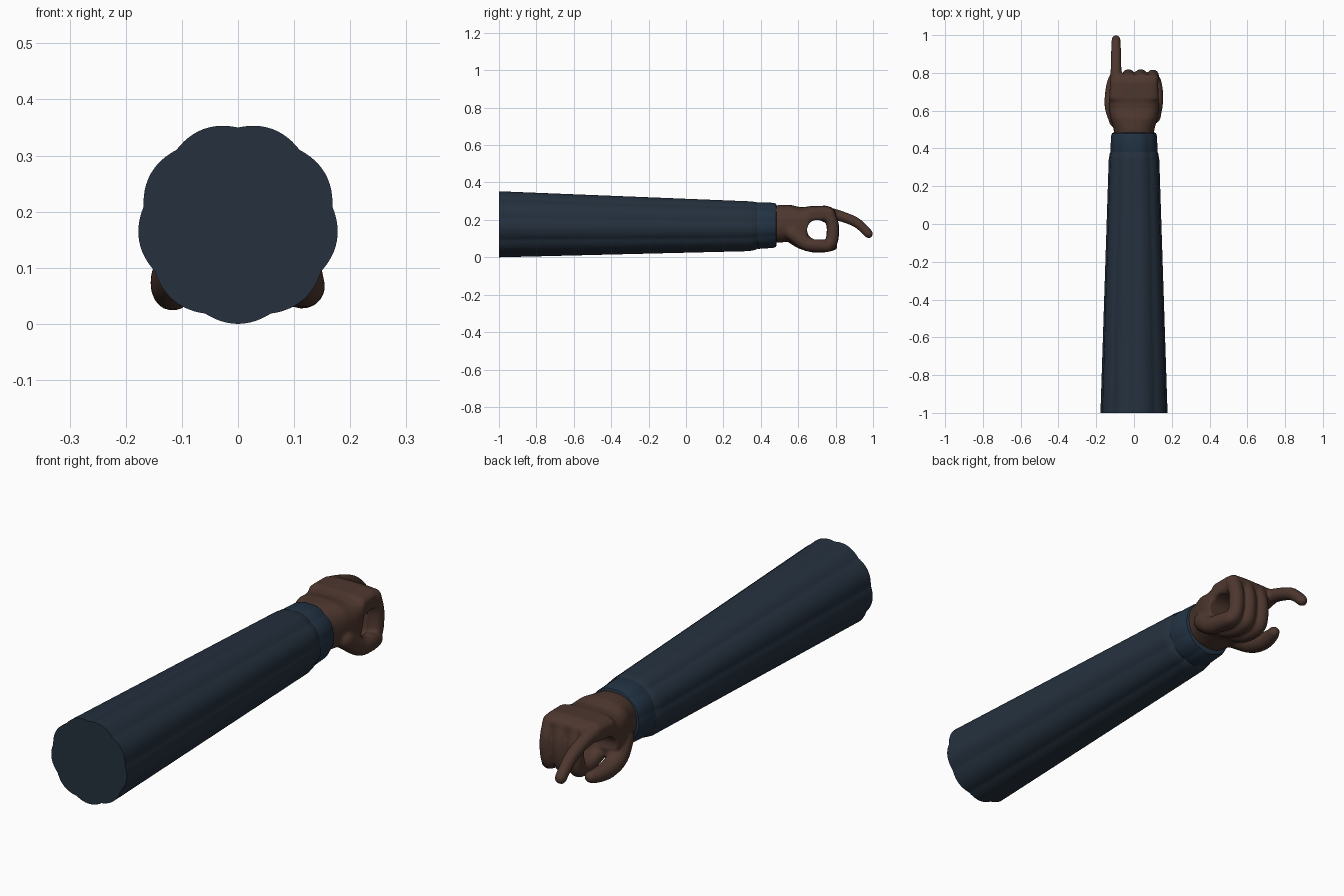
import bpy, bmesh, math
from mathutils import Vector

if "Cube" in bpy.data.objects:
    bpy.data.objects.remove(bpy.data.objects["Cube"])


def material(name, rgb):
    m = bpy.data.materials.new(name)
    m.diffuse_color = (*rgb, 1)
    m.use_nodes = True
    m.node_tree.nodes["Principled BSDF"].inputs["Base Color"].default_value = m.diffuse_color
    return m


SKIN = material("brown skin", (0.075, 0.038, 0.028))
CLOTH = material("navy cloth", (0.018, 0.030, 0.048))
CUFF = material("navy cuff", (0.016, 0.032, 0.056))


def loft(bm, rings):
    """Skin a list of equal-length rings and cap both ends."""
    rows = [[bm.verts.new(p) for p in ring] for ring in rings]
    n = len(rows[0])
    for a, b in zip(rows, rows[1:]):
        for i in range(n):
            j = (i + 1) % n
            bm.faces.new((a[i], a[j], b[j], b[i]))
    bm.faces.new(rows[0])
    bm.faces.new(rows[-1])


def finish(bm, name, mat, angle):
    bmesh.ops.recalc_face_normals(bm, faces=bm.faces[:])
    me = bpy.data.meshes.new(name)
    bm.to_mesh(me)
    bm.free()
    me.materials.append(mat)
    ob = bpy.data.objects.new(name, me)
    bpy.context.collection.objects.link(ob)
    me.shade_smooth()
    me.set_sharp_from_angle(angle=math.radians(angle))
    return ob


def scallop(y, zc, r, depth):
    """Nine-lobed ring, with a lobe pointing straight down."""
    pts = []
    for i in range(108):
        a = math.tau * i / 108
        rr = r * (1 - depth * (1 - abs(math.cos(4.5 * (a + math.pi / 2)))))
        pts.append((rr * math.cos(a), y, zc + rr * math.sin(a)))
    return pts


def superellipse(y, z0, z1, hw, p):
    pts = []
    for i in range(40):
        a = math.tau * i / 40
        c, s = math.cos(a), math.sin(a)
        pts.append((hw * math.copysign(abs(c) ** p, c), y,
                    (z0 + z1) / 2 + (z1 - z0) / 2 * math.copysign(abs(s) ** p, s)))
    return pts


def finger(bm, pts):
    """Round-ended tube along a smooth path of (x, y, z, radius)."""
    q = [Vector(p) for p in pts]
    q = [q[0] * 2 - q[1]] + q + [q[-1] * 2 - q[-2]]
    path = []
    for k in range(1, len(q) - 2):
        a, b, c, d = q[k - 1:k + 3]
        for i in range(5):
            t = i / 5
            path.append(0.5 * (2 * b + (c - a) * t + (2 * a - 5 * b + 4 * c - d) * t * t
                               + (3 * b - a - 3 * c + d) * t ** 3))
    path.append(q[-2])
    tans = [(path[min(i + 1, len(path) - 1)].xyz - path[max(i - 1, 0)].xyz).normalized()
            for i in range(len(path))]
    stations = [(v.xyz, t, v[3]) for v, t in zip(path, tans)]
    cap = [math.radians(d) for d in (25, 50, 70, 85)]
    p, t, r = stations[0]
    head = [(p - t * r * math.sin(e), t, r * math.cos(e)) for e in reversed(cap)]
    p, t, r = stations[-1]
    tail = [(p + t * r * math.sin(e), t, r * math.cos(e)) for e in cap]
    rings = []
    for p, t, r in head + stations + tail:
        u = (Vector((1, 0, 0)) - t * t.x).normalized()
        w = t.cross(u)
        rings.append([p + (u * math.cos(math.tau * i / 16) + w * math.sin(math.tau * i / 16)) * r
                      for i in range(16)])
    loft(bm, rings)


# sleeve
bm = bmesh.new()
loft(bm, [scallop(*s) for s in ((-1, 0.179, 0.179, 0.045), (0.34, 0.168, 0.135, 0.045),
                                (0.375, 0.170, 0.129, 0.04), (0.39, 0.171, 0.118, 0.03))])
finish(bm, "sleeve", CLOTH, 35)

# cuff
bm = bmesh.new()
loft(bm, [scallop(*s) for s in ((0.37, 0.171, 0.122, 0.03), (0.385, 0.171, 0.126, 0.03),
                                (0.465, 0.172, 0.122, 0.03), (0.48, 0.172, 0.117, 0.03),
                                (0.484, 0.172, 0.110, 0.03))])
finish(bm, "cuff", CUFF, 35)

# hand: wrist and palm
bm = bmesh.new()
loft(bm, [superellipse(*s) for s in (
    (0.44, 0.080, 0.270, 0.100, 0.9), (0.50, 0.078, 0.280, 0.108, 0.85),
    (0.56, 0.085, 0.280, 0.124, 0.7), (0.61, 0.075, 0.268, 0.134, 0.65),
    (0.645, 0.080, 0.270, 0.134, 0.6), (0.665, 0.180, 0.274, 0.131, 0.5),
    (0.75, 0.190, 0.276, 0.127, 0.5), (0.78, 0.195, 0.266, 0.122, 0.5),
    (0.795, 0.205, 0.250, 0.114, 0.5))])
# three curled fingers
for x, r in ((-0.030, 0.034), (0.036, 0.034), (0.100, 0.032)):
    finger(bm, [(x, 0.765, 0.235, r), (x, 0.785, 0.165, r), (x, 0.778, 0.085, r),
                (x, 0.750, 0.062, r * 0.95), (x, 0.690, 0.064, r * 0.95),
                (x, 0.630, 0.090, r)])
# heel of the hand
finger(bm, [(0.10, 0.57, 0.13, 0.042), (0.116, 0.64, 0.075, 0.038),
            (0.118, 0.70, 0.064, 0.036), (0.112, 0.755, 0.060, 0.033)])
# thumb
finger(bm, [(-0.085, 0.55, 0.135, 0.048), (-0.113, 0.62, 0.085, 0.042),
            (-0.117, 0.69, 0.061, 0.037), (-0.112, 0.75, 0.058, 0.031),
            (-0.103, 0.785, 0.060, 0.025)])
# pointing finger
finger(bm, [(-0.092, 0.74, 0.238, 0.036), (-0.095, 0.82, 0.222, 0.029),
            (-0.095, 0.90, 0.192, 0.027), (-0.095, 0.945, 0.158, 0.025),
            (-0.095, 0.976, 0.126, 0.024)])
hand = finish(bm, "hand", SKIN, 180)

# fuse the hand parts into one skin
fuse = hand.modifiers.new("fuse", 'REMESH')
fuse.mode = 'VOXEL'
fuse.voxel_size = 0.007
fused = bpy.data.meshes.new_from_object(hand.evaluated_get(bpy.context.evaluated_depsgraph_get()))
hand.modifiers.clear()
hand.data = fused

# round out the opening inside the curled fingers
for v in fused.vertices:
    dy, dz = v.co.y - 0.70, v.co.z - 0.147
    d = math.hypot(dy, dz)
    if 1e-4 < d < 0.053:
        v.co.y, v.co.z = 0.70 + dy * 0.053 / d, 0.147 + dz * 0.053 / d
fused.shade_smooth()
soften = hand.modifiers.new("soften", 'SMOOTH')
soften.factor = 0.5
soften.iterations = 3
